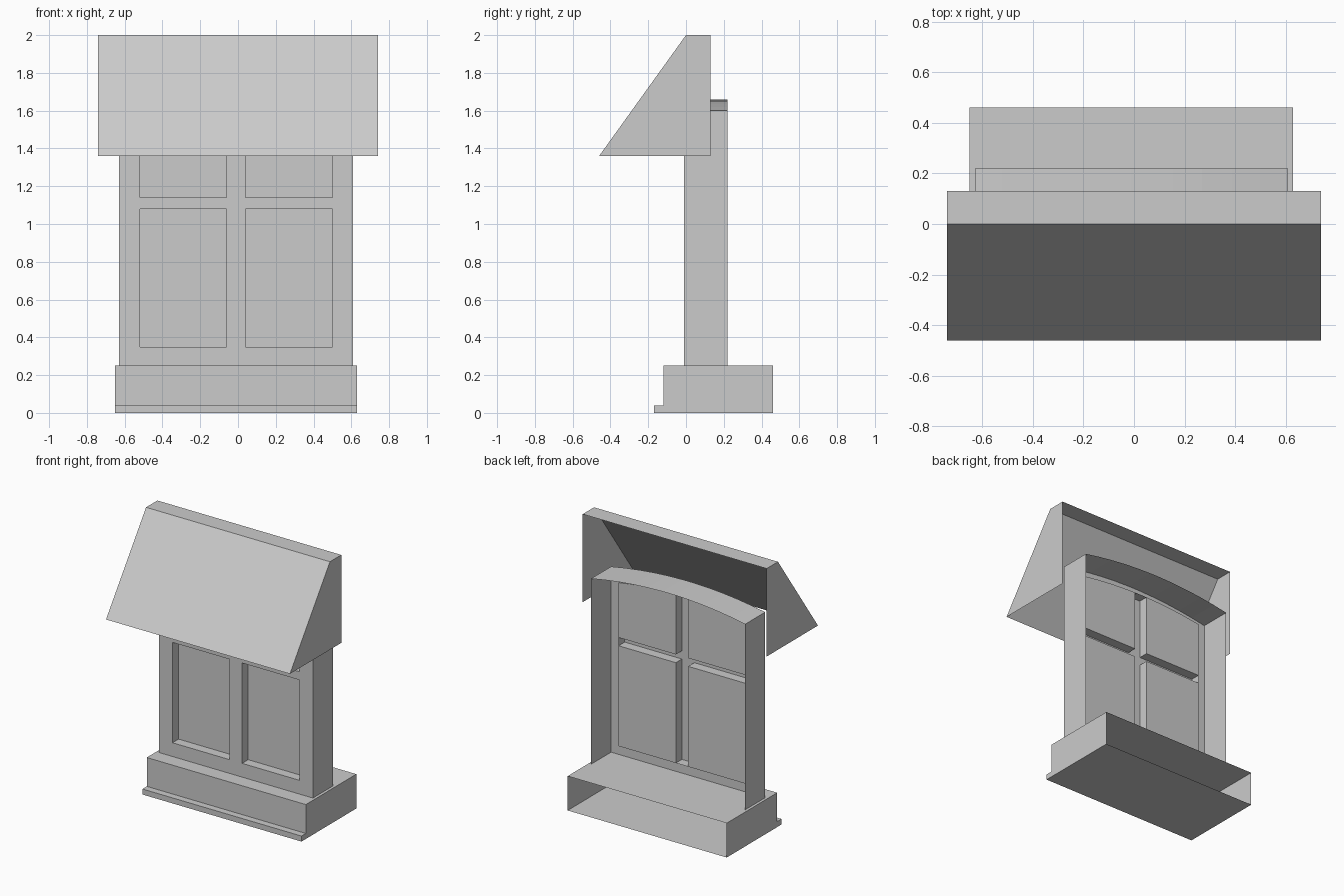
import bpy, bmesh
from mathutils import Vector

if "Cube" in bpy.data.objects:
    bpy.data.objects.remove(bpy.data.objects["Cube"])


def build(name, faces):
    """Make a thin-shell object from (points, facing direction) pairs."""
    bm = bmesh.new()
    for pts, facing in faces:
        f = bm.faces.new([bm.verts.new(p) for p in pts])
        f.normal_update()
        if f.normal.dot(Vector(facing)) < 0:
            f.normal_flip()
    bmesh.ops.remove_doubles(bm, verts=bm.verts, dist=0.0005)
    me = bpy.data.meshes.new(name)
    bm.to_mesh(me)
    bm.free()
    ob = bpy.data.objects.new(name, me)
    bpy.context.collection.objects.link(ob)
    return ob


def strip(p, q, x0, x1, facing):
    """Quad swept along x between two (y, z) points."""
    return ([(x0, *p), (x1, *p), (x1, *q), (x0, *q)], facing)


def ends(profile, x0, x1):
    """Matching end caps for a (y, z) profile."""
    return [([(x, *p) for p in profile], (s, 0, 0)) for x, s in ((x0, -1), (x1, 1))]


LEFT, RIGHT = (-1, 0, 0), (1, 0, 0)
FRONT, UP, DOWN = (0, -1, 0), (0, 0, 1), (0, 0, -1)

# Sill base: stepped front, open back
prof = [(0.46, 0), (-0.17, 0), (-0.17, 0.04), (-0.12, 0.04), (-0.12, 0.25), (0.46, 0.25)]
dirs = [DOWN, FRONT, UP, FRONT, UP]
build("sill_base", [strip(prof[i], prof[i + 1], -0.65, 0.63, d) for i, d in enumerate(dirs)]
      + ends(prof, -0.65, 0.63))

# Sloped hood: open back and underside
hood = [(-0.46, 1.36), (0, 2), (0.13, 2), (0.13, 1.36)]
build("awning_hood", [strip(hood[0], hood[1], -0.74, 0.74, (0, -1, 1)),
                      strip(hood[1], hood[2], -0.74, 0.74, UP)]
      + ends(hood, -0.74, 0.74))

# Window dimensions
CX, W, OPEN, BAR = -0.01, 0.62, 0.51, 0.05
YF, YG, YB = -0.01, 0.06, 0.22
Z0, SILL, BAR0, BAR1 = 0.25, 0.35, 1.08, 1.14


def arch(x):
    return 1.66 - 0.06 * (x / W) ** 2


def opening(x):
    return arch(x) - 0.08


def upright(a, b, y, low, high):
    """Front-facing panel whose lower and upper edges are functions of x."""
    return ([(CX + a, y, low(a)), (CX + b, y, low(b)),
             (CX + b, y, high(b)), (CX + a, y, high(a))], FRONT)


def ledge(a, b, y0, y1, z, facing):
    """Depth-wise panel following a height function of x."""
    return ([(CX + a, y0, z(a)), (CX + b, y0, z(b)),
             (CX + b, y1, z(b)), (CX + a, y1, z(a))], facing)


def jamb(x, y1, z0, z1, facing):
    return ([(CX + x, YF, z0), (CX + x, y1, z0), (CX + x, y1, z1), (CX + x, YF, z1)], facing)


def level(z):
    return lambda x: z


half = [BAR, 0.165, 0.28, 0.395, OPEN, W]
xs = [-x for x in reversed(half)] + [0] + half
frame, glass = [], []
for a, b in zip(xs, xs[1:]):
    mid = abs(a + b) / 2
    frame.append(ledge(a, b, YF, YB, arch, UP))
    if mid > OPEN:
        frame.append(upright(a, b, YF, level(Z0), arch))
        continue
    # rails above and below the opening, with the outer reveal
    frame.append(upright(a, b, YF, level(Z0), level(SILL)))
    frame.append(upright(a, b, YF, opening, arch))
    frame.append(ledge(a, b, YF, YG, level(SILL), UP))
    frame.append(ledge(a, b, YF, YG, opening, DOWN))
    # crossbar and central mullion
    frame.append(upright(a, b, YF, level(BAR0), level(BAR1)))
    if mid < BAR:
        frame.append(upright(a, b, YF, level(SILL), level(BAR0)))
        frame.append(upright(a, b, YF, level(BAR1), opening))
    else:
        frame.append(ledge(a, b, YF, YG, level(BAR0), DOWN))
        frame.append(ledge(a, b, YF, YG, level(BAR1), UP))
        glass.append(upright(a, b, YG, level(SILL), level(BAR0)))
        glass.append(upright(a, b, YG, level(BAR1), opening))

# Side walls and vertical reveals, both sides
for s, out, inn in ((-1, LEFT, RIGHT), (1, RIGHT, LEFT)):
    frame.append(jamb(s * W, YB, Z0, arch(W), out))
    frame.append(jamb(s * OPEN, YG, SILL, opening(OPEN), inn))
    frame.append(jamb(s * BAR, YG, SILL, BAR0, out))
    frame.append(jamb(s * BAR, YG, BAR1, opening(BAR), out))

build("window_frame", frame)
build("window_panes", glass)
